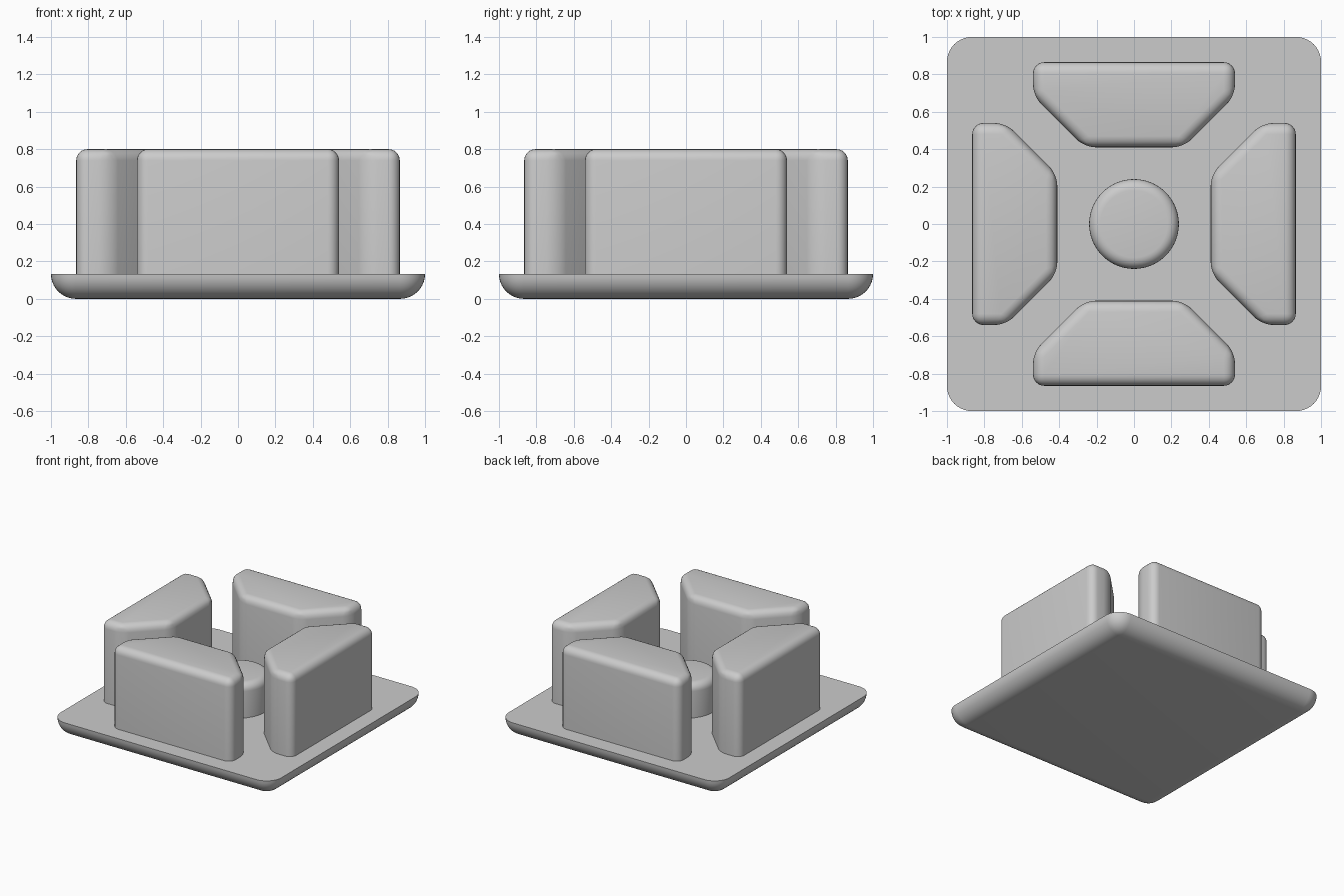
import bpy, bmesh, math
from mathutils import Matrix, Vector

cube = bpy.data.objects.get("Cube")
if cube:
    bpy.data.objects.remove(cube, do_unlink=True)

GREY = (0.6, 0.6, 0.6, 1)
grey = bpy.data.materials.new("plain_grey")
grey.use_nodes = True
grey.diffuse_color = GREY
grey.node_tree.nodes["Principled BSDF"].inputs["Base Color"].default_value = GREY

PLATE_TOP, BLOCK_TOP, POST_TOP = 0.133, 0.8, 0.41
EDGE = 0.06


def finish(name, bm):
    """Turn a bmesh into a smooth shaded object."""
    bmesh.ops.recalc_face_normals(bm, faces=bm.faces)
    mesh = bpy.data.meshes.new(name)
    bm.to_mesh(mesh)
    bm.free()
    mesh.materials.append(grey)
    obj = bpy.data.objects.new(name, mesh)
    bpy.context.collection.objects.link(obj)
    bpy.ops.object.select_all(action='DESELECT')
    obj.select_set(True)
    bpy.context.view_layer.objects.active = obj
    bpy.ops.object.shade_smooth_by_angle(angle=math.radians(35))
    return obj


def round_edges(bm, edges, radius, segments):
    bmesh.ops.bevel(bm, geom=edges, offset=radius, segments=segments,
                    profile=0.5, affect='EDGES', clamp_overlap=True)


def prism(outline, bottom, top):
    """Extrude a flat outline upwards."""
    bm = bmesh.new()
    face = bm.faces.new([bm.verts.new((x, y, bottom)) for x, y in outline])
    up = bmesh.ops.extrude_face_region(bm, geom=[face], use_keep_orig=True)
    bmesh.ops.translate(bm, vec=(0, 0, top - bottom),
                        verts=[v for v in up["geom"] if isinstance(v, bmesh.types.BMVert)])
    bmesh.ops.recalc_face_normals(bm, faces=bm.faces)
    return bm


# Base plate: lower half of a fully rounded box
bm = prism([(-1, -1), (1, -1), (1, 1), (-1, 1)], 0, 3 * PLATE_TOP)
round_edges(bm, bm.edges[:], PLATE_TOP, 10)
cut = bmesh.ops.bisect_plane(bm, geom=bm.verts[:] + bm.edges[:] + bm.faces[:],
                             plane_co=(0, 0, PLATE_TOP), plane_no=(0, 0, 1), clear_outer=True)
rim = [e for e in bm.edges if e.is_boundary]
bmesh.ops.contextual_create(bm, geom=rim)
finish("base_plate", bm)

# Four corner-cut blocks, one per side
half = [(0.54, -0.865), (0.54, -0.685), (0.265, -0.41)]
outline = half + [(-x, y) for x, y in reversed(half)]
for i, side in enumerate(("front", "left", "back", "right")):
    bm = prism(outline, PLATE_TOP, BLOCK_TOP)
    edges = [e for e in bm.edges if any(v.co.z > PLATE_TOP + 0.01 for v in e.verts)]
    round_edges(bm, edges, EDGE, 6)
    bm.transform(Matrix.Rotation(i * math.pi / 2, 4, 'Z'))
    finish(side + "_block", bm)

# Round post in the middle
bm = bmesh.new()
bmesh.ops.create_cone(bm, cap_ends=True, segments=64, radius1=0.24, radius2=0.24,
                      depth=POST_TOP - PLATE_TOP,
                      matrix=Matrix.Translation(Vector((0, 0, (POST_TOP + PLATE_TOP) / 2))))
round_edges(bm, [e for e in bm.edges if all(v.co.z > POST_TOP - 0.01 for v in e.verts)], EDGE, 6)
finish("centre_post", bm)
